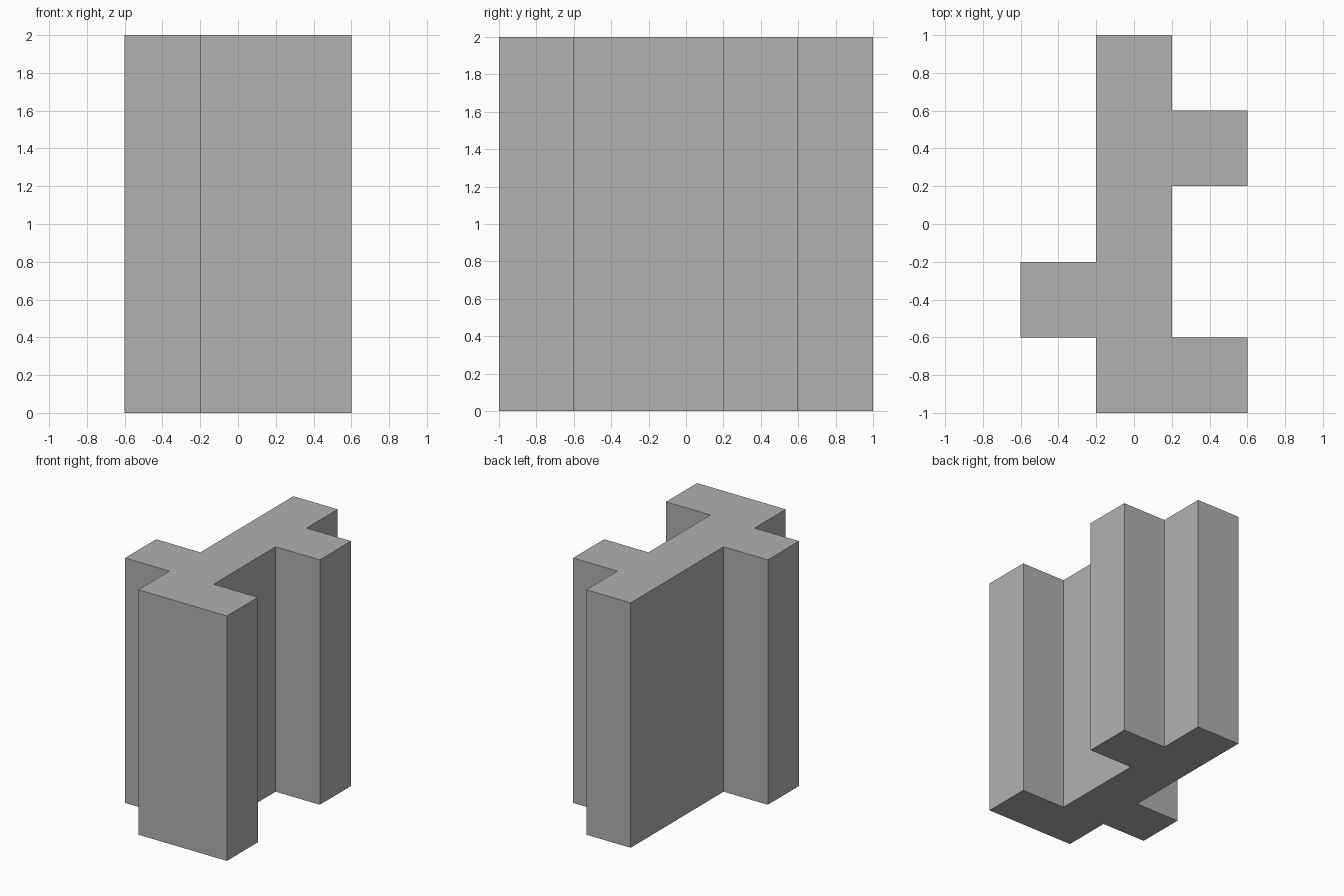
import bpy
import bmesh

if "Cube" in bpy.data.objects:
    bpy.data.objects.remove(bpy.data.objects["Cube"])

HEIGHT = 2.0

# Plan outline: a long spine with two stubs on the right and one on the left
outline = [
    (-0.2, -1.0), (0.6, -1.0), (0.6, -0.6), (0.2, -0.6),
    (0.2, 0.2), (0.6, 0.2), (0.6, 0.6), (0.2, 0.6),
    (0.2, 1.0), (-0.2, 1.0), (-0.2, -0.2), (-0.6, -0.2),
    (-0.6, -0.6), (-0.2, -0.6),
]


def extrude_profile(name, points, height):
    bm = bmesh.new()
    base = bm.faces.new([bm.verts.new((x, y, 0)) for x, y in points])
    result = bmesh.ops.extrude_face_region(bm, geom=[base], use_keep_orig=True)
    top = [v for v in result["geom"] if isinstance(v, bmesh.types.BMVert)]
    bmesh.ops.translate(bm, verts=top, vec=(0, 0, height))
    bmesh.ops.recalc_face_normals(bm, faces=bm.faces)
    mesh = bpy.data.meshes.new(name)
    bm.to_mesh(mesh)
    bm.free()
    obj = bpy.data.objects.new(name, mesh)
    bpy.context.collection.objects.link(obj)
    return obj


# Straight block with the branching plan, in dark grey
block = extrude_profile("branched_block", outline, HEIGHT)
grey = bpy.data.materials.new("dark_grey")
grey.diffuse_color = (0.44, 0.44, 0.44, 1.0)
grey.use_nodes = True
grey.node_tree.nodes["Principled BSDF"].inputs["Base Color"].default_value = grey.diffuse_color
block.data.materials.append(grey)
